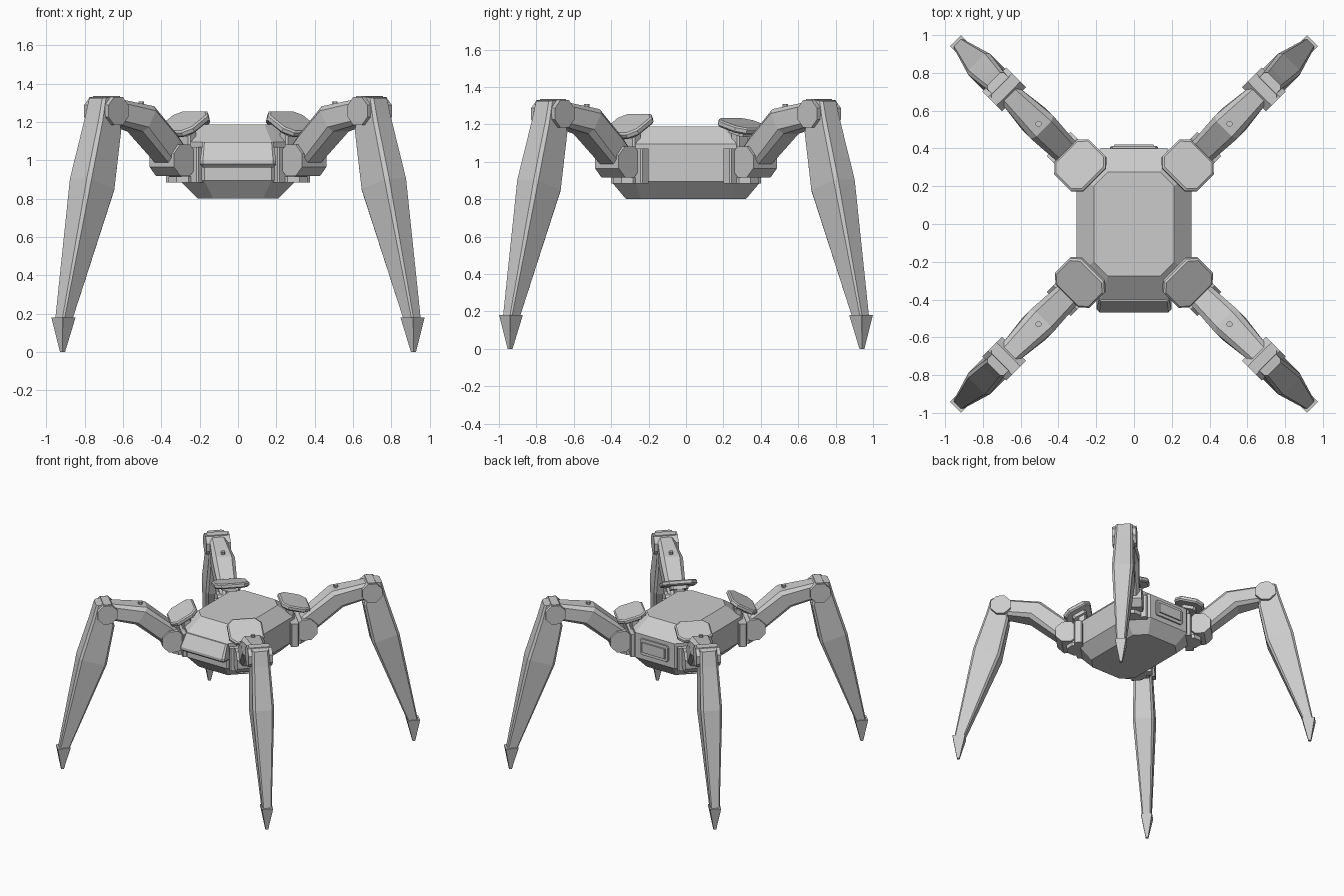
import bpy, bmesh
from math import atan2, pi, radians
from mathutils import Matrix, Vector

if "Cube" in bpy.data.objects:
    bpy.data.objects.remove(bpy.data.objects["Cube"])


def make(name, rings, M):
    """Skin a stack of equal-length point rings, cap both ends."""
    bm = bmesh.new()
    vr = [[bm.verts.new(M @ Vector(p)) for p in r] for r in rings]
    n = len(vr[0])
    for a, b in zip(vr, vr[1:]):
        for i in range(n):
            j = (i + 1) % n
            bm.faces.new((a[i], a[j], b[j], b[i]))
    bm.faces.new(vr[0])
    bm.faces.new(vr[-1])
    bmesh.ops.recalc_face_normals(bm, faces=bm.faces)
    me = bpy.data.meshes.new(name)
    bm.to_mesh(me)
    bm.free()
    ob = bpy.data.objects.new(name, me)
    bpy.context.collection.objects.link(ob)
    return ob


def octo(hx, hy, c):
    """Rectangle with chamfered corners."""
    return [(hx, hy - c), (hx - c, hy), (c - hx, hy), (-hx, hy - c),
            (-hx, c - hy), (c - hx, -hy), (hx - c, -hy), (hx, c - hy)]


def stack(name, levels, M):
    """Horizontal chamfered rectangles (hx, hy, chamfer, z)."""
    make(name, [[(x, y, z) for x, y in octo(hx, hy, c)] for hx, hy, c, z in levels], M)


def limb(name, sections, M):
    """Sections (outer u, z, inner u, z, half width, chamfer) in the leg's plane."""
    rings = []
    for u1, z1, u0, z0, w, c in sections:
        a, b = Vector((u1, 0, z1)), Vector((u0, 0, z0))
        mid, d = (a + b) / 2, (a - b)
        h = d.length / 2
        d.normalize()
        rings.append([mid + d * x + Vector((0, y, 0)) for x, y in octo(h, w, c)])
    make(name, rings, M)


def drum(name, r, half, M, sides=8):
    """Prism along local z with flats facing the axes."""
    bm = bmesh.new()
    bmesh.ops.create_cone(bm, cap_ends=True, segments=sides, radius1=r, radius2=r, depth=half * 2,
                          matrix=M @ Matrix.Rotation(pi / sides, 4, 'Z'))
    me = bpy.data.meshes.new(name)
    bm.to_mesh(me)
    bm.free()
    bpy.context.collection.objects.link(bpy.data.objects.new(name, me))


T = Matrix.Translation
I = Matrix.Identity(4)

# Hull
stack("body", [(.21, .32, .08, .80), (.305, .40, .13, .895),
               (.305, .40, .13, 1.095), (.213, .275, .075, 1.188)], I)

# Front visor and rear hatch
F = Matrix.Rotation(-pi / 2, 4, 'Z')
limb("front_visor", [(.41, 1.095, .37, 1.095, .185, .01), (.468, 1.0, .37, 1.0, .198, .015),
                     (.468, .98, .37, .975, .198, .015), (.45, .963, .37, .963, .185, .01)], F)
B = Matrix.Rotation(pi / 2, 4, 'Z')
limb("rear_hatch", [(.412, 1.065, .38, 1.065, .115, .006), (.412, 1.05, .38, 1.05, .128, .006),
                    (.412, .95, .38, .95, .128, .006), (.412, .935, .38, .935, .115, .006)], B)
limb("rear_hatch_panel", [(.422, 1.04, .40, 1.04, .105, .005), (.422, .96, .40, .96, .105, .005)], B)

for sx, sy, tag in ((1, -1, "front_right"), (-1, -1, "front_left"),
                    (1, 1, "back_right"), (-1, 1, "back_left")):
    L = T((0, sy * .025, 0)) @ Matrix.Rotation(atan2(sy, sx), 4, 'Z')
    cross = Matrix.Rotation(pi / 2, 4, 'X')

    # Hip mount
    limb(tag + "_hip_plate", [(.42, .885, .36, .885, .12, .008), (.42, 1.07, .36, 1.07, .12, .008)], L)
    drum(tag + "_hip_bearing", .08, .015, L @ T((.41, 0, .90)))
    limb(tag + "_hip_block", [(.50, .92, .38, .92, .06, .01), (.50, 1.06, .38, 1.06, .06, .01)], L)
    drum(tag + "_hip_joint", .09, .09, L @ T((.48, 0, 1.0)) @ cross)

    # Upper leg
    limb(tag + "_thigh", [(.425, 1.06, .46, .915, .06, .015), (.50, 1.135, .56, .985, .072, .022),
                          (.675, 1.282, .76, 1.15, .085, .028), (.93, 1.322, .93, 1.19, .062, .02)], L)
    drum(tag + "_thigh_bolt", .016, .02, L @ T((.715, 0, 1.288)))

    # Knee
    drum(tag + "_knee_joint", .08, .09, L @ T((.972, 0, 1.257)) @ cross)
    limb(tag + "_knee_cover", [(1.01, 1.27, .93, 1.27, .078, .01), (1.0, 1.336, .94, 1.336, .078, .01)], L)

    # Lower leg and foot
    limb(tag + "_shin", [(1.05, 1.325, .96, 1.335, .062, .014), (1.08, 1.215, .915, 1.15, .068, .016),
                         (1.178, .905, .975, .845, .08, .018), (1.322, .175, 1.245, .175, .034, .008)], L)
    limb(tag + "_foot", [(1.336, .18, 1.24, .18, .042, .001), (1.305, 0, 1.285, 0, .01, .001)], L)

    # Shoulder guard on its stalk
    tilt = radians(30 if sy < 0 else 15)
    P = L @ T((.402, 0, 1.19)) @ Matrix.Rotation(tilt, 4, 'Y')
    stack(tag + "_guard", [(.10, .12, .04, -.02), (.11, .13, .045, -.01),
                           (.11, .13, .045, .01), (.10, .12, .04, .018)], P)
    stack(tag + "_guard_stalk", [(.03, .04, .01, -.12), (.03, .04, .01, -.005)], L @ T((.37, 0, 1.19)))
    stack(tag + "_guard_base", [(.055, .065, .015, -.045), (.055, .065, .015, -.015)], P)
